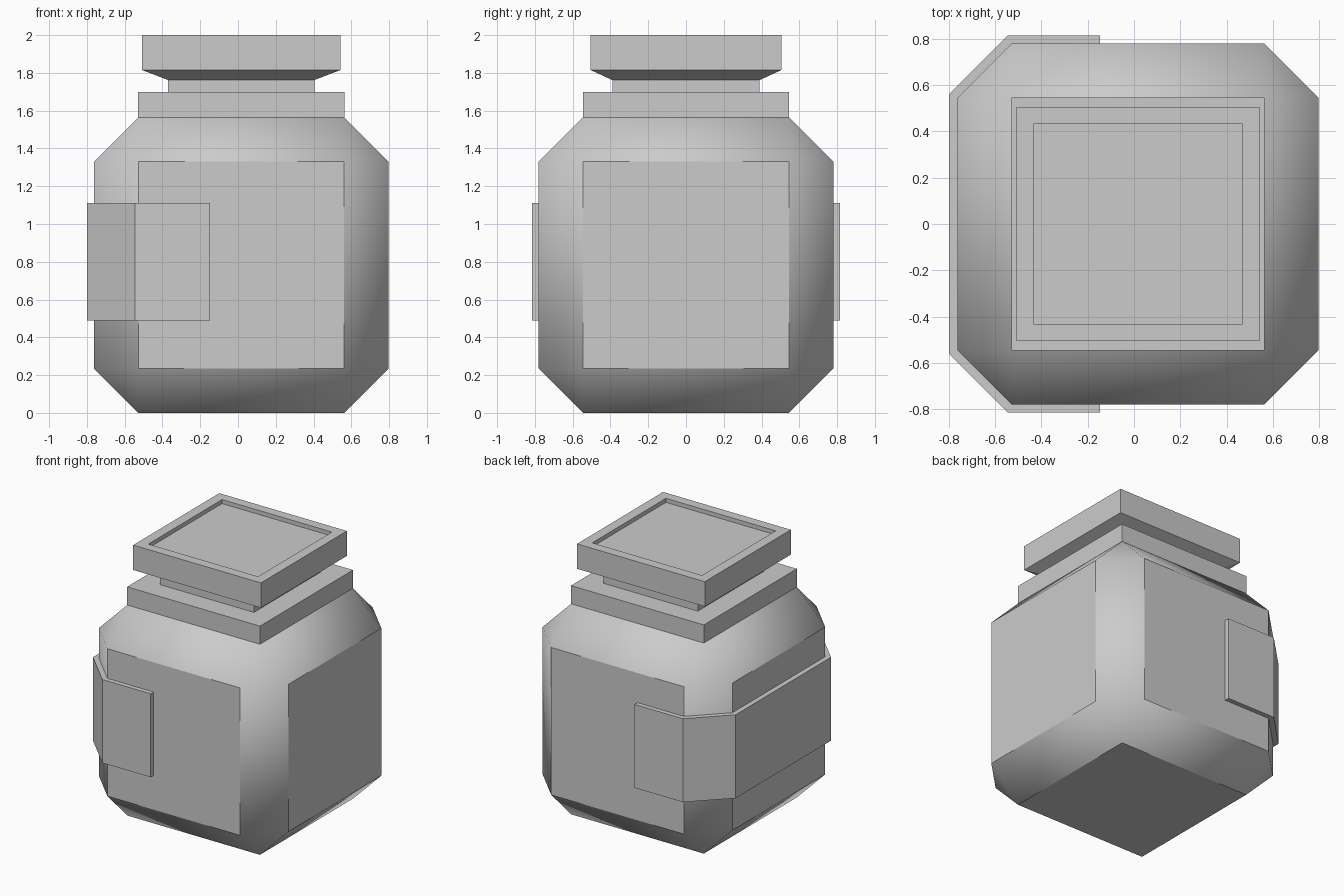
import bpy, bmesh, math

if "Cube" in bpy.data.objects:
    bpy.data.objects.remove(bpy.data.objects["Cube"])

CX = 0.017  # the jar sits slightly right so that body plus label are centred


def finish(name, bm):
    bmesh.ops.recalc_face_normals(bm, faces=bm.faces[:])
    mesh = bpy.data.meshes.new(name)
    bm.to_mesh(mesh)
    bm.free()
    obj = bpy.data.objects.new(name, mesh)
    bpy.context.collection.objects.link(obj)
    return obj


def stack(name, rings):
    """Closed solid skinned over rectangular rings (half x, half y, z)."""
    bm = bmesh.new()
    loops = [[bm.verts.new((CX + sx * hx, sy * hy, z))
              for sx, sy in ((-1, -1), (1, -1), (1, 1), (-1, 1))]
             for hx, hy, z in rings]
    for a, b in zip(loops, loops[1:]):
        for i in range(4):
            j = (i + 1) % 4
            bm.faces.new((a[i], a[j], b[j], b[i]))
    bm.faces.new(loops[0][::-1])
    bm.faces.new(loops[-1])
    return finish(name, bm)


# Body: block with wide single-segment chamfers
bm = bmesh.new()
bmesh.ops.create_cube(bm, size=1)
for v in bm.verts:
    v.co = (CX + v.co.x * 1.56, v.co.y * 1.56, (v.co.z + 0.5) * 1.565)
bmesh.ops.bevel(bm, geom=bm.edges[:], offset=0.235, offset_type='OFFSET',
                segments=1, profile=0.5, affect='EDGES')
body = finish("jar_body", bm)
bpy.context.view_layer.objects.active = body
body.select_set(True)
bpy.ops.object.shade_smooth_by_angle(angle=math.radians(40))
body.select_set(False)

# Collar on the shoulders
stack("collar", [(0.546, 0.546, 1.565), (0.546, 0.546, 1.70)])

# Stopper: neck, flared lid and recessed top
stack("stopper", [(0.387, 0.39, 1.70), (0.387, 0.39, 1.762),
                  (0.525, 0.505, 1.815), (0.525, 0.505, 2.0),
                  (0.451, 0.433, 2.0), (0.451, 0.433, 1.97)])

# Label: strip wrapped round the left side, mirrored front to back
outer = [(-0.147, -0.815), (-0.545, -0.815), (-0.80, -0.56)]
inner = [(-0.147, -0.78), (-0.528, -0.78), (-0.763, -0.545)]
outer += [(x, -y) for x, y in reversed(outer)]
inner += [(x, -y) for x, y in reversed(inner)]
bm = bmesh.new()
cols = [[bm.verts.new((x, y, z)) for (x, y), z in
         ((o, 0.49), (o, 1.11), (i, 1.11), (i, 0.49))]
        for o, i in zip(outer, inner)]
for a, b in zip(cols, cols[1:]):
    for k in range(4):
        m = (k + 1) % 4
        bm.faces.new((a[k], a[m], b[m], b[k]))
bm.faces.new(cols[0])
bm.faces.new(cols[-1])
finish("label", bm)
